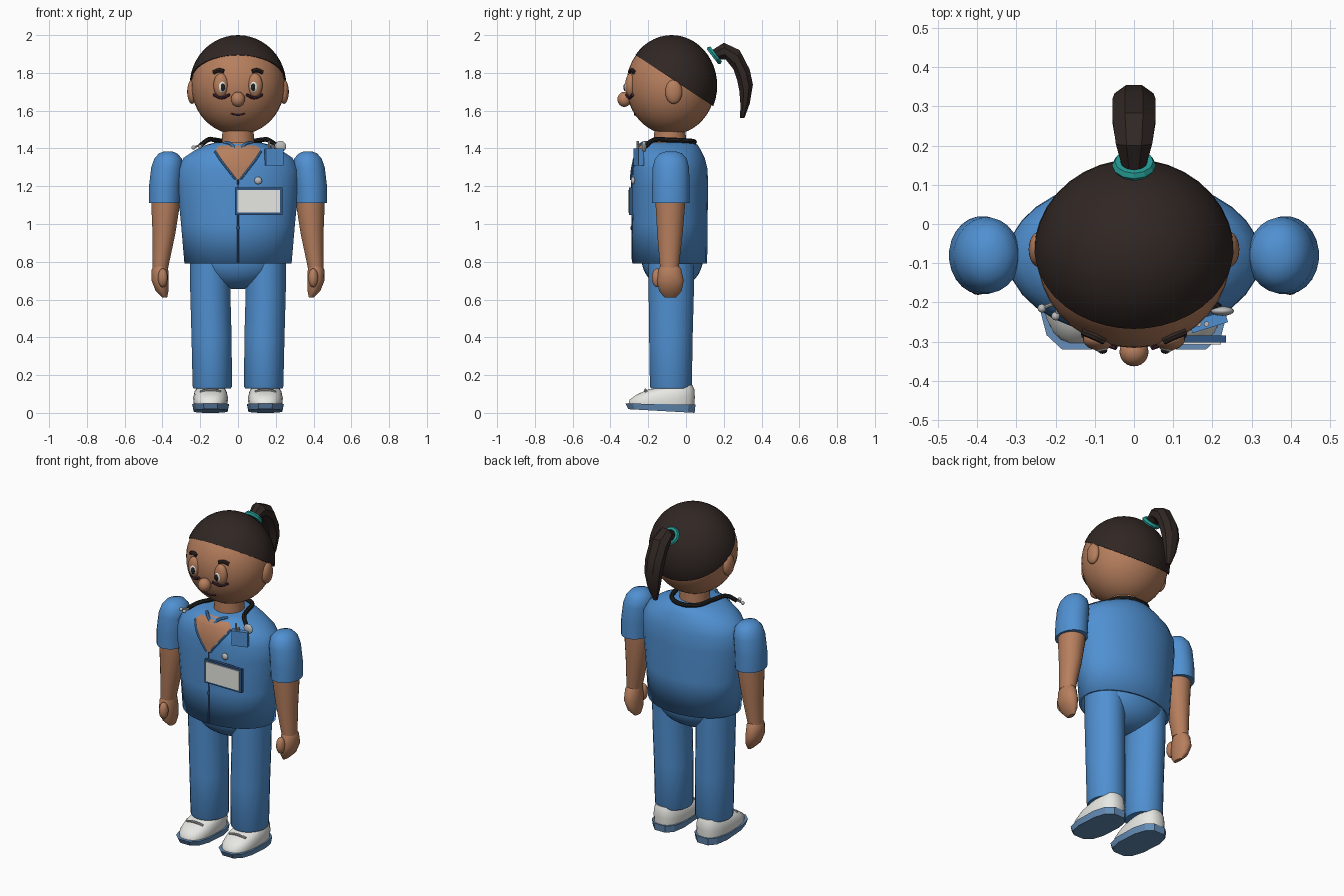
import bpy, bmesh, math
from mathutils import Vector, Matrix

if "Cube" in bpy.data.objects:
    bpy.data.objects.remove(bpy.data.objects["Cube"])

COLORS = dict(skin=(.47, .21, .11), blue=(.08, .28, .64), navy=(.03, .09, .22), hair=(.03, .02, .017),
              teal=(.02, .33, .3), white=(.8, .8, .77), metal=(.5, .5, .5), black=(.015, .015, .015),
              plum=(.07, .025, .04), sole=(.13, .27, .48))
MATS = {}
for k, c in COLORS.items():
    MATS[k] = bpy.data.materials.new(k)
    MATS[k].diffuse_color = (*c, 1)


def finish(ob, mat, angle=40):
    ob.data.materials.append(MATS[mat])
    bpy.ops.object.select_all(action='DESELECT')
    ob.select_set(True)
    bpy.context.view_layer.objects.active = ob
    bpy.ops.object.shade_smooth_by_angle(angle=math.radians(angle))
    return ob


def from_bm(name, bm, mat, angle=40):
    bmesh.ops.recalc_face_normals(bm, faces=bm.faces)
    me = bpy.data.meshes.new(name)
    bm.to_mesh(me)
    bm.free()
    ob = bpy.data.objects.new(name, me)
    bpy.context.collection.objects.link(ob)
    return finish(ob, mat, angle)


def skin(name, rings, mat, n=24, p=2, open_bottom=False, angle=40):
    """Loft rings given as (centre x, half width, front (y,z), back (y,z))."""
    bm, rows = bmesh.new(), []
    for cx, rx, f, b in rings:
        f, b = Vector((cx, *f)), Vector((cx, *b))
        mid, half, row = (f + b) / 2, (b - f) / 2, []
        for i in range(n):
            a = 2 * math.pi * (i + .5) / n
            c, s = [math.copysign(abs(v) ** (2 / p), v) for v in (math.cos(a), math.sin(a))]
            row.append(bm.verts.new(mid + Vector((rx * c, 0, 0)) + half * s))
        rows.append(row)
    for r, q in zip(rows, rows[1:]):
        for i in range(n):
            bm.faces.new((r[i], r[(i + 1) % n], q[(i + 1) % n], q[i]))
    bm.faces.new(rows[-1])
    if not open_bottom:
        bm.faces.new(rows[0])
    return from_bm(name, bm, mat, angle)


def loft(name, rings, mat, **kw):
    """Loft level ellipses given as (cx, cy, z, rx, ry)."""
    return skin(name, [(x, rx, (y - ry, z), (y + ry, z)) for x, y, z, rx, ry in rings], mat, **kw)


def ball(name, loc, r, mat, seg=24, cut=None):
    bm = bmesh.new()
    bmesh.ops.create_uvsphere(bm, u_segments=seg, v_segments=seg * 2 // 3, radius=1)
    bmesh.ops.transform(bm, matrix=Matrix.Translation(loc) @ Matrix.Diagonal((*r, 1)), verts=bm.verts)
    if cut:
        res = bmesh.ops.bisect_plane(bm, geom=bm.verts[:] + bm.edges[:] + bm.faces[:], plane_co=cut[0],
                                     plane_no=cut[1], clear_inner=True)
        bmesh.ops.contextual_create(bm, geom=[e for e in res['geom_cut'] if isinstance(e, bmesh.types.BMEdge)])
    return from_bm(name, bm, mat)


def box(name, loc, size, mat, rz=0):
    bm = bmesh.new()
    bmesh.ops.create_cube(bm, size=1)
    m = Matrix.Translation(loc) @ Matrix.Rotation(rz, 4, 'Z') @ Matrix.Diagonal((*size, 1))
    bmesh.ops.transform(bm, matrix=m, verts=bm.verts)
    return from_bm(name, bm, mat, 30)


def tube(name, pts, r, mat, cyclic=False):
    cu = bpy.data.curves.new(name, 'CURVE')
    cu.dimensions, cu.bevel_depth, cu.bevel_resolution, cu.resolution_u = '3D', r, 2, 5
    cu.use_fill_caps = True
    sp = cu.splines.new('BEZIER')
    sp.bezier_points.add(len(pts) - 1)
    for b, c in zip(sp.bezier_points, pts):
        b.co, b.handle_left_type, b.handle_right_type = c, 'AUTO', 'AUTO'
    sp.use_cyclic_u = cyclic
    ob = bpy.data.objects.new(name, cu)
    bpy.context.collection.objects.link(ob)
    bpy.ops.object.select_all(action='DESELECT')
    ob.select_set(True)
    bpy.context.view_layer.objects.active = ob
    bpy.ops.object.convert(target='MESH')
    return finish(bpy.context.object, mat)


# shirt body, open at the hem
TORSO = [(0, -.085, .79, .285, .198), (0, -.085, 1.0, .303, .2), (0, -.085, 1.2, .323, .203), (0, -.085, 1.29, .322, .2),
         (0, -.088, 1.35, .29, .188), (0, -.09, 1.39, .23, .17), (0, -.09, 1.42, .165, .152), (0, -.09, 1.432, .12, .125)]


def chest_y(x, z):
    for a, b in zip(TORSO, TORSO[1:]):
        if z <= b[2]:
            t = (z - a[2]) / (b[2] - a[2])
            cy, rx, ry = [a[i] + t * (b[i] - a[i]) for i in (1, 3, 4)]
            return cy - ry * math.sqrt(max(0, 1 - (x / rx) ** 2))
    return -.2


def on_chest(x, z, off=.004):
    return (x, chest_y(x, z) - off, z)


shirt = loft("shirt", TORSO, 'blue', n=32, open_bottom=True)
sol = shirt.modifiers.new("cloth", 'SOLIDIFY')
sol.thickness, sol.offset = .015, -1

# bare skin in the neck opening
bm, rows = bmesh.new(), []
for z, w in [(1.235, .012), (1.29, .055), (1.34, .093), (1.385, .122), (1.41, .105), (1.43, .06)]:
    rows.append([bm.verts.new(on_chest(w * i / 4, z, .005)) for i in range(-4, 5)])
for r, q in zip(rows, rows[1:]):
    for i in range(8):
        bm.faces.new((r[i], r[i + 1], q[i + 1], q[i]))
from_bm("neck_opening", bm, 'skin')
for s in (-1, 1):
    tube("neckline_edge", [on_chest(s * w, z) for w, z in [(.012, 1.235), (.055, 1.29), (.093, 1.34), (.122, 1.385)]],
         .006, 'blue')
    tube("collar_tip", [(s * .07, -.2, 1.43), (s * .04, -.235, 1.425), (s * .015, -.25, 1.40)], .009, 'blue')
tube("shirt_seam", [on_chest(0, z, 0) for z in (.795, 1.0, 1.235)], .004, 'navy')
ball("shirt_button", on_chest(0, .98), (.008, .005, .012), 'navy', 12)

# badge, pocket, pens
box("badge_frame", (.11, -.293, 1.12), (.25, .018, .145), 'navy')
box("badge_card", (.11, -.302, 1.12), (.225, .01, .12), 'white')
ball("badge_clip", on_chest(.107, 1.23), (.02, .012, .02), 'metal', 16)
box("pocket", (.19, -.25, 1.355), (.095, .03, .09), 'blue', .3)
for x, top in ((.165, 1.44), (.185, 1.42)):
    tube("pen", [(x, -.255, 1.34), (x, -.255, top)], .007, 'metal')

# stethoscope
tube("stethoscope_tube", [(-.2, -.205, 1.415), (-.16, -.17, 1.445), (-.125, -.09, 1.445), (-.085, .015, 1.44),
     (0, .045, 1.435), (.085, .015, 1.44), (.125, -.09, 1.445), (.16, -.17, 1.445), (.215, -.215, 1.41)], .013, 'black')
for x, y, z in ((-.235, -.215, 1.405), (-.2, -.235, 1.41)):
    tube("earpiece_stem", [(-.185, -.195, 1.425), (x, y, z)], .005, 'metal')
    ball("earpiece", (x, y, z), (.011,) * 3, 'metal', 12)
ball("chest_piece", (.225, -.222, 1.41), (.03, .012, .03), 'metal', 16)

# head, neck, hair
loft("neck", [(0, -.085, 1.38, .088, .088), (0, -.085, 1.53, .082, .082)], 'skin')
HC, HR = (0, -.08, 1.733), (.247, .236, .26)
ball("head", HC, HR, 'skin', 36)
ball("hair_cap", (0, -.076, 1.733), (.256, .241, .267), 'hair', 36, ((0, -.275, 1.90), (0, .28, .425)))
skin("ponytail", [(0, .03, (.125, 1.915), (.165, 1.87)), (0, .05, (.2, 1.963), (.21, 1.868)),
                  (0, .06, (.285, 1.925), (.25, 1.815)), (0, .06, (.34, 1.82), (.268, 1.76)),
                  (0, .054, (.357, 1.74), (.28, 1.70)), (0, .038, (.34, 1.64), (.286, 1.63)),
                  (0, .014, (.31, 1.56), (.285, 1.56))], 'hair', n=8, angle=30)
bpy.ops.mesh.primitive_torus_add(location=(0, .15, 1.893), rotation=(-.91, 0, 0), major_segments=12, minor_segments=6,
                                 major_radius=.042, minor_radius=.014)
bpy.context.object.name = "hair_tie"
finish(bpy.context.object, 'teal', 20)


def on_face(x, z, off=.0):
    k = 1 - (x / HR[0]) ** 2 - ((z - HC[2]) / HR[2]) ** 2
    return (x, HC[1] - HR[1] * math.sqrt(max(0, k)) - off, z)


# face
ball("nose", (0, -.326, 1.66), (.037, .037, .04), 'skin')
tube("mouth", [on_face(x, z) for x, z in ((-.038, 1.585), (0, 1.577), (.038, 1.585))], .005, 'plum')
for s in (-1, 1):
    ball("ear", (s * .243, -.065, 1.70), (.026, .045, .064), 'skin', 20)
    ball("eyelid", on_face(s * .09, 1.735, -.006), (.04, .028, .063), 'skin')
    ball("eye_white", on_face(s * .085, 1.727, .008), (.022, .017, .034), 'white', 16)
    ball("pupil", on_face(s * .08, 1.724, .02), (.012, .008, .02), 'black', 12)
    tube("eye_bag", [on_face(s * x, z, .006) for x, z in ((.045, 1.685), (.085, 1.668), (.13, 1.685))], .008, 'plum')
    tube("eyebrow", [on_face(s * x, z, .003) for x, z in ((.075, 1.808), (.1, 1.814), (.13, 1.802))], .011, 'hair')

# arms and legs
ball("hips", (0, -.073, .82), (.235, .163, .165), 'blue', 32)
for s in (-1, 1):
    loft("sleeve", [(s * .388, -.08, 1.11, .084, .1), (s * .386, -.08, 1.2, .086, .1), (s * .375, -.08, 1.3, .085, .097),
                    (s * .37, -.08, 1.345, .074, .085), (s * .37, -.08, 1.373, .05, .06),
                    (s * .37, -.08, 1.385, .02, .025)], 'blue')
    loft("forearm", [(s * .384, -.083, 1.16, .075, .08), (s * .384, -.083, 1.09, .075, .078),
                     (s * .392, -.085, .95, .061, .068), (s * .411, -.088, .77, .042, .05)], 'skin')
    loft("hand", [(s * .41, -.088, .785, .034, .045), (s * .413, -.085, .76, .044, .06), (s * .413, -.083, .70, .045, .072),
                  (s * .402, -.083, .645, .034, .06), (s * .387, -.083, .61, .012, .03)], 'skin')
    ball("thumb", (s * .398, -.153, .715), (.026, .028, .05), 'skin', 16)
    loft("trouser_leg", [(s * .137, -.08, .13, .1, .107), (s * .136, -.08, .14, .105, .112), (s * .14, -.08, .4, .107, .116),
                         (s * .147, -.078, .65, .107, .121), (s * .148, -.078, .82, .107, .123)], 'blue')
    # shoes
    x = s * .145
    skin("shoe_sole", [(x, .092, (-.31, .02), (.05, 0)), (x, .1, (-.325, .05), (.055, .043))], 'sole', n=12, p=2.8, angle=25)
    skin("shoe_upper", [(x, .09, (-.305, .05), (.046, .04)), (x, .093, (-.3, .07), (.048, .085)),
                        (x, .085, (-.26, .098), (.045, .125)), (x, .07, (-.2, .125), (.035, .148))], 'white', p=2.5, angle=50)
    tube("shoe_strap", [(x - .055, -.21, .112), (x, -.215, .122), (x + .055, -.21, .112)], .007, 'metal')

for m in bpy.data.materials:
    if m.users and not m.is_grease_pencil:
        m.use_nodes = True
        m.node_tree.nodes["Principled BSDF"].inputs["Base Color"].default_value = m.diffuse_color
